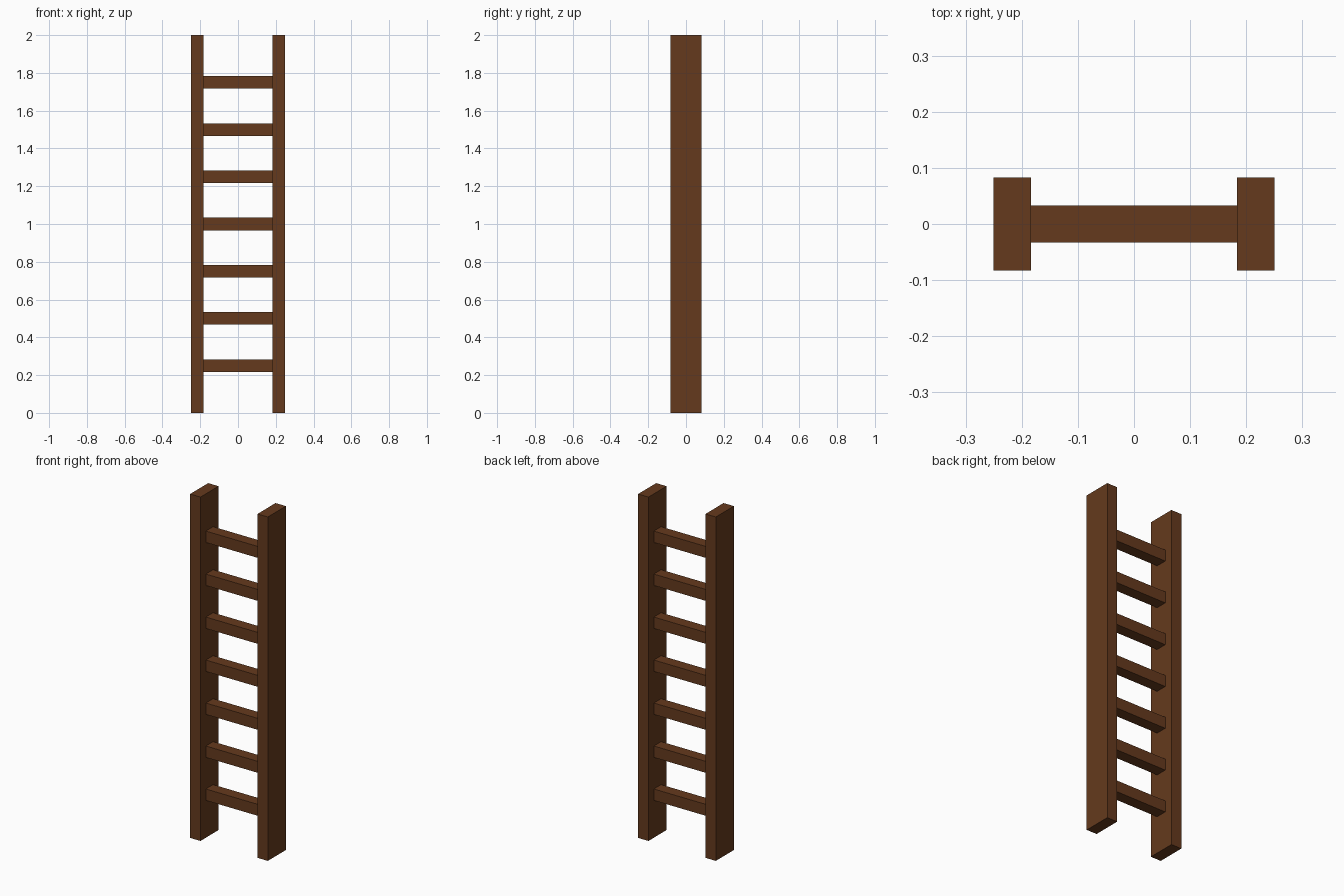
import bpy

if "Cube" in bpy.data.objects:
    bpy.data.objects.remove(bpy.data.objects["Cube"])

HEIGHT = 2.0
HALF_WIDTH = 0.25      # outer half width of the ladder
THICK = 0.0665         # rail width and rung section
RAIL_DEPTH = 0.166

wood = bpy.data.materials.new("brown_wood")
wood.diffuse_color = (0.130, 0.042, 0.0123, 1.0)
wood.use_nodes = True
wood.node_tree.nodes["Principled BSDF"].inputs["Base Color"].default_value = wood.diffuse_color


def box(name, size, location):
    bpy.ops.mesh.primitive_cube_add(size=1, location=location)
    obj = bpy.context.object
    obj.name = name
    obj.scale = size
    bpy.ops.object.transform_apply(location=False, rotation=False, scale=True)
    obj.data.materials.append(wood)
    return obj


# Two upright rails
for side, sign in (("left", -1), ("right", 1)):
    box(f"{side}_rail", (THICK, RAIL_DEPTH, HEIGHT),
        (sign * (HALF_WIDTH - THICK / 2), 0, HEIGHT / 2))

# Seven evenly spaced square rungs between the rails
rung_length = 2 * (HALF_WIDTH - THICK)
for i in range(1, 8):
    box(f"rung_{i}", (rung_length, THICK, THICK), (0, 0, i * HEIGHT / 8))
